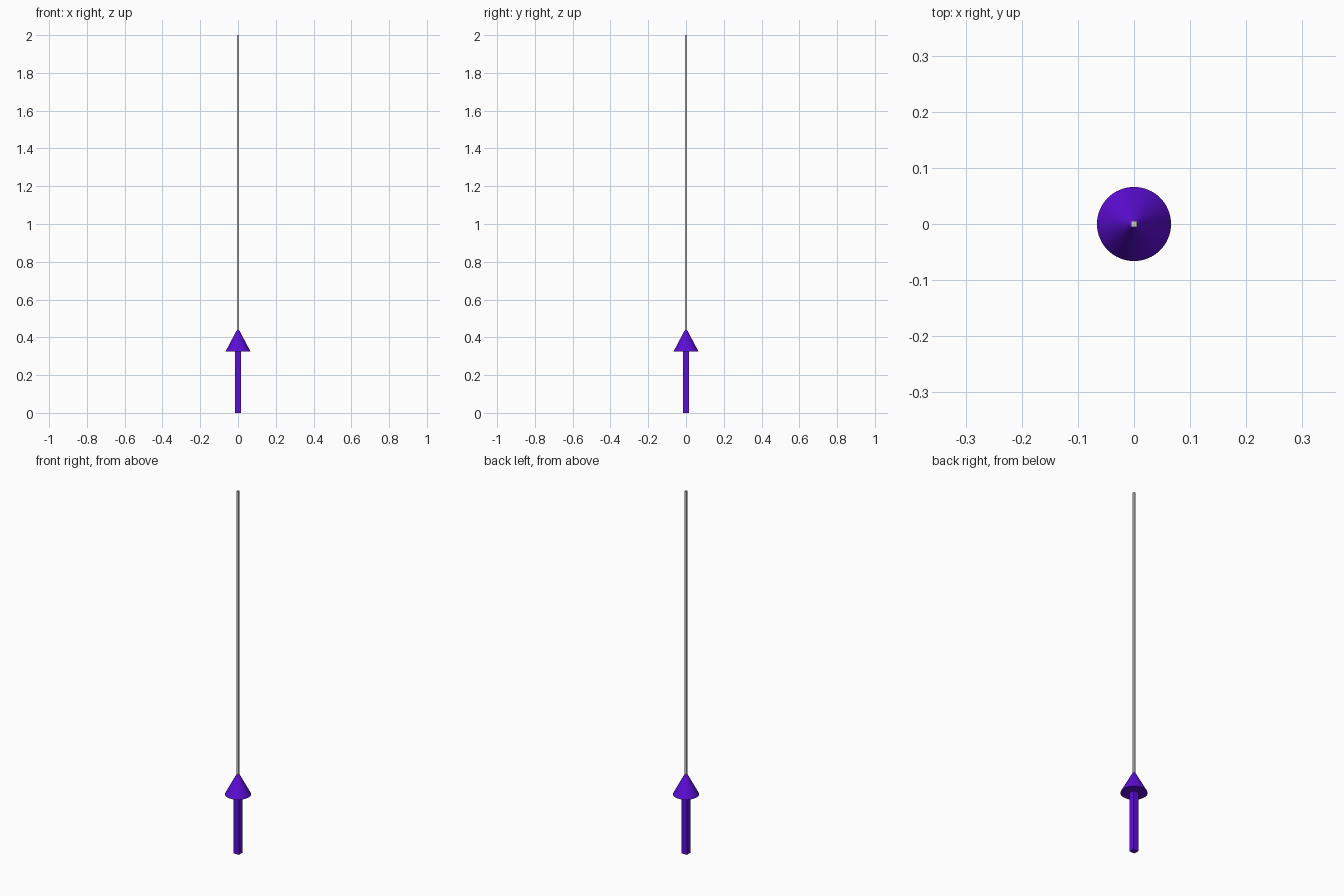
import bpy

if "Cube" in bpy.data.objects:
    bpy.data.objects.remove(bpy.data.objects["Cube"])

violet = bpy.data.materials.new("violet")
violet.diffuse_color = (0.11, 0.004, 0.68, 1)
violet.use_nodes = True
violet.node_tree.nodes["Principled BSDF"].inputs["Base Color"].default_value = violet.diffuse_color


def bar(name, width, z0, z1, mat=None):
    """Square upright bar centred on the z axis."""
    bpy.ops.mesh.primitive_cube_add(size=1, location=(0, 0, (z0 + z1) / 2))
    ob = bpy.context.object
    ob.name = name
    ob.scale = (width, width, z1 - z0)
    bpy.ops.object.transform_apply(location=False, rotation=False, scale=True)
    if mat:
        ob.data.materials.append(mat)
    return ob


BASE, TIP = 0.325, 0.45

# Thin grey rod rising from the arrow tip
bar("guide_rod", 0.011, TIP - 0.02, 2.0)

# Arrow shaft
bar("arrow_shaft", 0.031, 0.0, BASE, violet)

# Arrow head
bpy.ops.mesh.primitive_cone_add(vertices=64, radius1=0.066, radius2=0,
                                depth=TIP - BASE, location=(0, 0, (BASE + TIP) / 2))
head = bpy.context.object
head.name = "arrow_head"
head.data.materials.append(violet)
